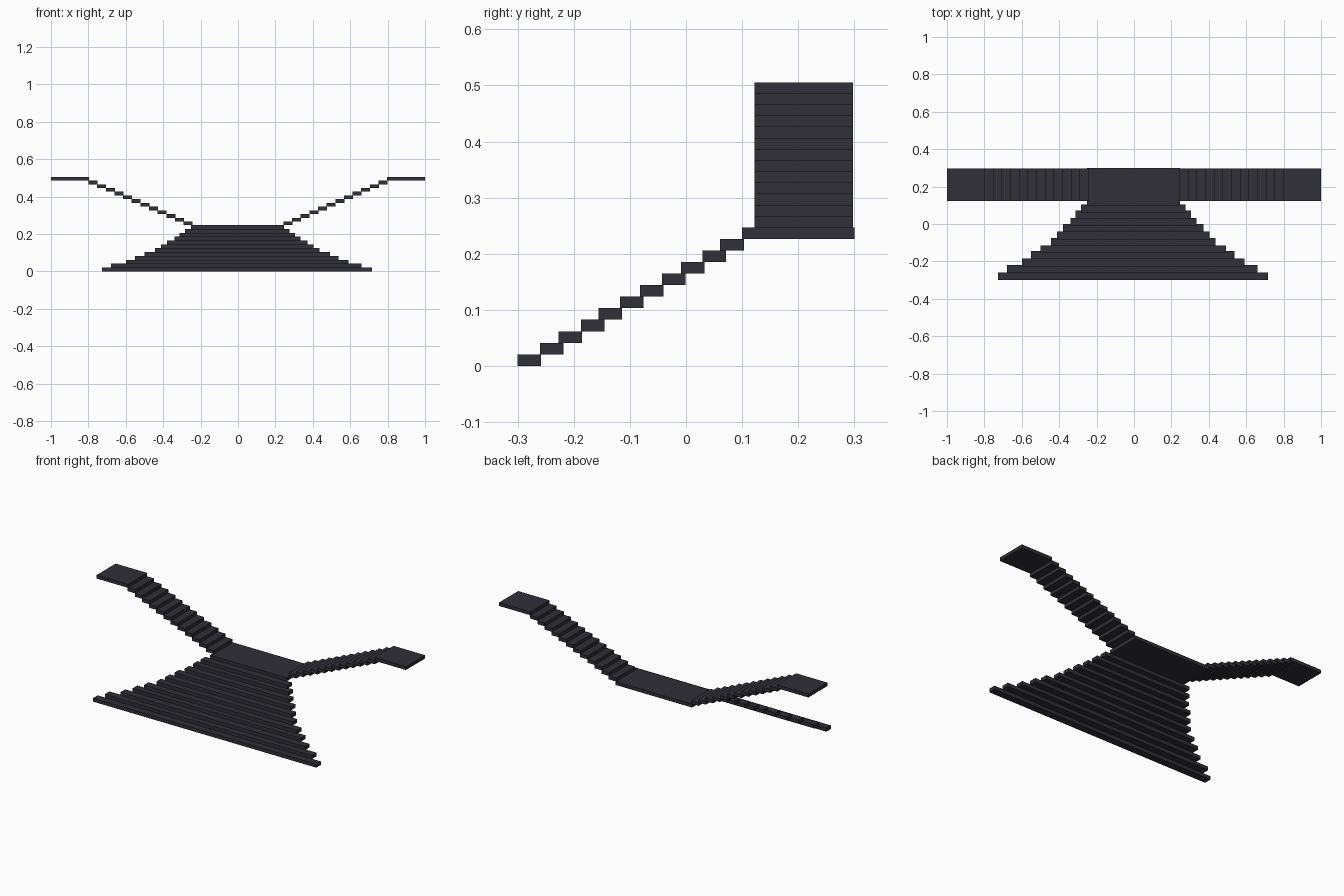
import bpy

if "Cube" in bpy.data.objects:
    bpy.data.objects.remove(bpy.data.objects["Cube"])

stone = bpy.data.materials.new("dark slate")
stone.diffuse_color = (0.029, 0.029, 0.038, 1)
stone.use_nodes = True
stone.node_tree.nodes["Principled BSDF"].inputs["Base Color"].default_value = stone.diffuse_color


def box(name, x0, x1, y0, y1, z0, z1):
    """Slab given by its extents."""
    bpy.ops.mesh.primitive_cube_add(
        size=1, location=((x0 + x1) / 2, (y0 + y1) / 2, (z0 + z1) / 2))
    ob = bpy.context.object
    ob.name = name
    ob.scale = (x1 - x0, y1 - y0, z1 - z0)
    bpy.ops.object.transform_apply(location=True, rotation=False, scale=True)
    ob.data.materials.append(stone)
    return ob


RISE = 0.0206
Y_BACK = 0.298

# Lower flight: fans out towards the front (left x, right x, front y)
lower = [(-0.727, 0.716, -0.300), (-0.679, 0.661, -0.260), (-0.600, 0.592, -0.227),
         (-0.550, 0.538, -0.187), (-0.499, 0.491, -0.156), (-0.445, 0.436, -0.118),
         (-0.413, 0.404, -0.082), (-0.380, 0.371, -0.043), (-0.339, 0.335, -0.009),
         (-0.312, 0.306, 0.029), (-0.284, 0.276, 0.061)]
for i, (left, right, y) in enumerate(lower):
    box(f"lower_step_{i + 1}", left, right, y, y + 0.042, i * RISE, (i + 1) * RISE)

# Middle landing
box("middle_landing", -0.25, 0.245, 0.10, 0.30, 0.2265, 0.2465)

# Upper flights: one climbing to each side, ending in a landing
STEPS = 12
RUN = (0.797 - 0.243) / STEPS
RISE_UP = 0.0199
for side, label in ((1, "right"), (-1, "left")):
    for i in range(STEPS + 1):
        top = i == STEPS
        a = 0.243 + i * RUN
        b = 1.0 if top else a + RUN + 0.002
        z = 0.2465 + i * RISE_UP
        name = f"{label}_top_landing" if top else f"{label}_upper_step_{i + 1}"
        x0, x1 = sorted((side * a, side * b))
        box(name, x0, x1, 0.122, Y_BACK, z, z + RISE_UP)
